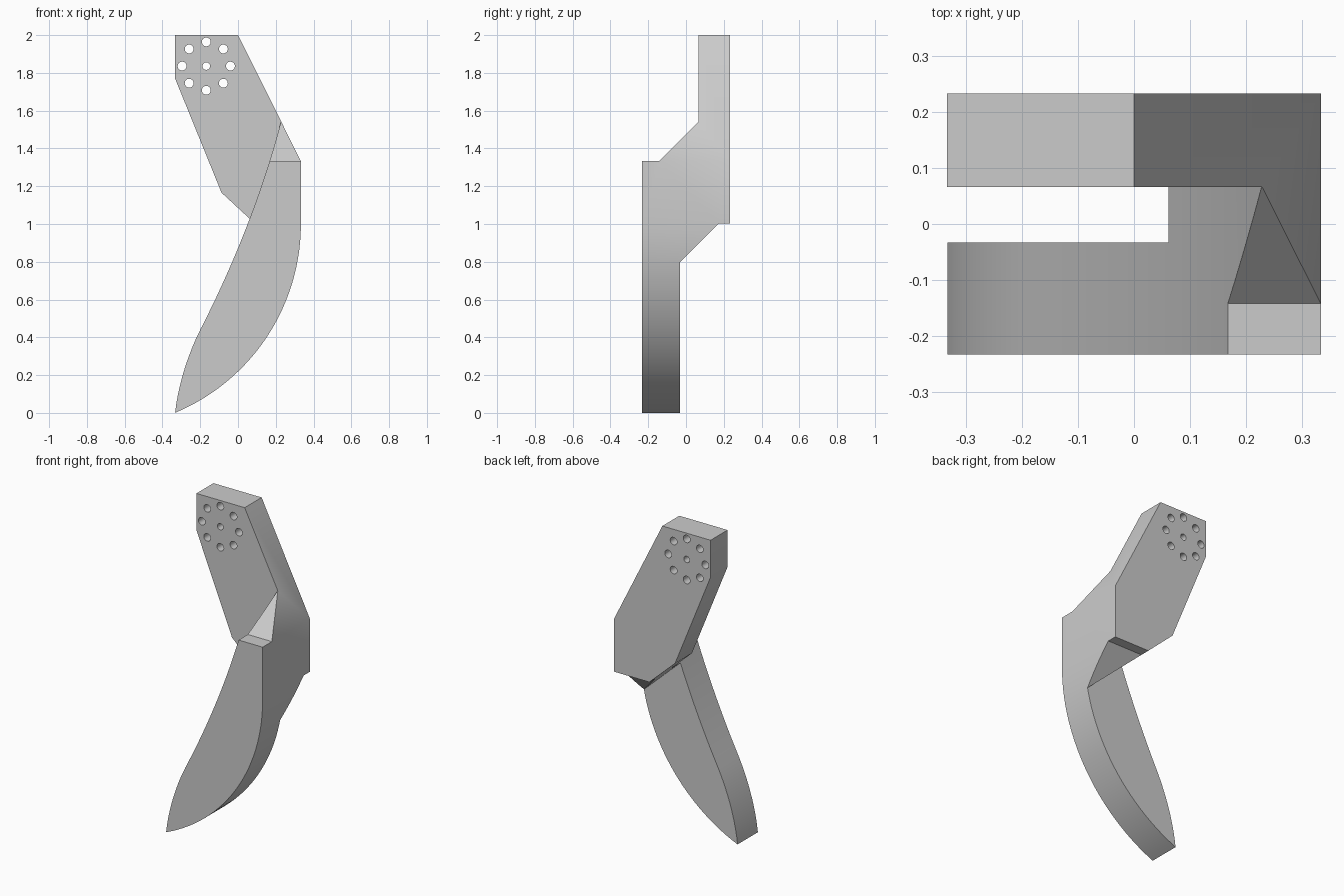
import bpy
import bmesh
from math import cos, sin, pi, radians
from mathutils import Vector
from mathutils.geometry import interpolate_bezier

cube = bpy.data.objects.get("Cube")
if cube:
    bpy.data.objects.remove(cube, do_unlink=True)

grey = bpy.data.materials.new("plain_grey")
grey.use_nodes = True
colour = (0.6, 0.6, 0.6, 1)
grey.diffuse_color = colour
grey.node_tree.nodes["Principled BSDF"].inputs["Base Color"].default_value = colour


def prism(name, points, axis, start, end):
    """Closed solid from a profile, running along x or y."""
    def place(p, d):
        return (d, p[0], p[1]) if axis == "x" else (p[0], d, p[1])
    bm = bmesh.new()
    near = [bm.verts.new(place(p, start)) for p in points]
    far = [bm.verts.new(place(p, end)) for p in points]
    bm.faces.new(near)
    bm.faces.new(far[::-1])
    for i in range(len(points)):
        bm.faces.new((near[i - 1], far[i - 1], far[i], near[i]))
    bmesh.ops.recalc_face_normals(bm, faces=bm.faces[:])
    mesh = bpy.data.meshes.new(name)
    bm.to_mesh(mesh)
    bm.free()
    mesh.materials.append(grey)
    obj = bpy.data.objects.new(name, mesh)
    bpy.context.collection.objects.link(obj)
    return obj


def carve(target, points, axis, start, end):
    """Subtract a prism and discard it."""
    cutter = prism("cutter", points, axis, start, end)
    mod = target.modifiers.new("carve", "BOOLEAN")
    mod.object, mod.operation, mod.solver = cutter, "DIFFERENCE", "EXACT"
    bpy.context.view_layer.objects.active = target
    bpy.ops.object.modifier_apply(modifier=mod.name)
    bpy.data.objects.remove(cutter, do_unlink=True)


def bezier(pts, n):
    return [tuple(p) for p in interpolate_bezier(*[Vector(p) for p in pts], n)]


# Outer arc sweeps past the tip; inner edge runs from the tip to the shoulder
R = 1.083
outer = [(0.333 - R + R * cos(a), 1 - R * sin(a))
         for a in (radians(75) * i / 31 for i in range(32))]
inner = bezier([(-0.333, 0), (-0.318, 0.14), (-0.27, 0.3), (-0.2, 0.44)], 10)
inner += bezier([(-0.2, 0.44), (-0.01, 0.81), (0.135, 1.19), (0.228, 1.544)], 20)[1:]

# Full-depth slab holding plate, shank and blade
slab = [(-0.333, 2), (0, 2), (0.333, 1.333)] + outer
slab += [(-0.6, 0.3), (-0.05, 1.074), (-0.333, 1.77)]
bracket = prism("curved_blade_bracket", slab, "y", -0.233, 0.233)

# Space in front of the mounting plate, up to the blade's inner edge
carve(bracket, [(-0.335, -0.2)] + inner + [(0.27, 1.69), (0.27, 2.3), (-1, 2.3), (-1, -0.2)],
      "y", -0.5, 0.066)

# Space behind the blade, below the slanted plate end
carve(bracket, [(-1, 2.01), (1, 0.16), (1, -1), (-1, -1)], "y", -0.033, 0.5)

# Sloped shoulder at the front and sloped underside at the back
carve(bracket, [(-0.4, 1.333), (-0.142, 1.333), (0.065, 1.541), (0.065, 2.2), (-0.4, 2.2)],
      "x", -0.8, 0.8)
carve(bracket, [(-0.032, 0.5), (-0.032, 0.797), (0.172, 1.002), (0.5, 1.002), (0.5, 0.5)],
      "x", -0.8, 0.8)

# Bolt holes: a ring of eight and a smaller one in the middle
holes = [(-0.168, 1.836, 0.02)]
holes += [(-0.168 + 0.128 * cos(i * pi / 4), 1.836 + 0.128 * sin(i * pi / 4), 0.0235)
          for i in range(8)]
for x, z, r in holes:
    ring = [(x + r * cos(k * pi / 12), z + r * sin(k * pi / 12)) for k in range(24)]
    carve(bracket, ring, "y", -0.1, 0.4)

# Smooth curved walls, keep hard edges
bpy.ops.object.select_all(action="DESELECT")
bracket.select_set(True)
bpy.context.view_layer.objects.active = bracket
bpy.ops.object.shade_smooth_by_angle(angle=radians(30))
